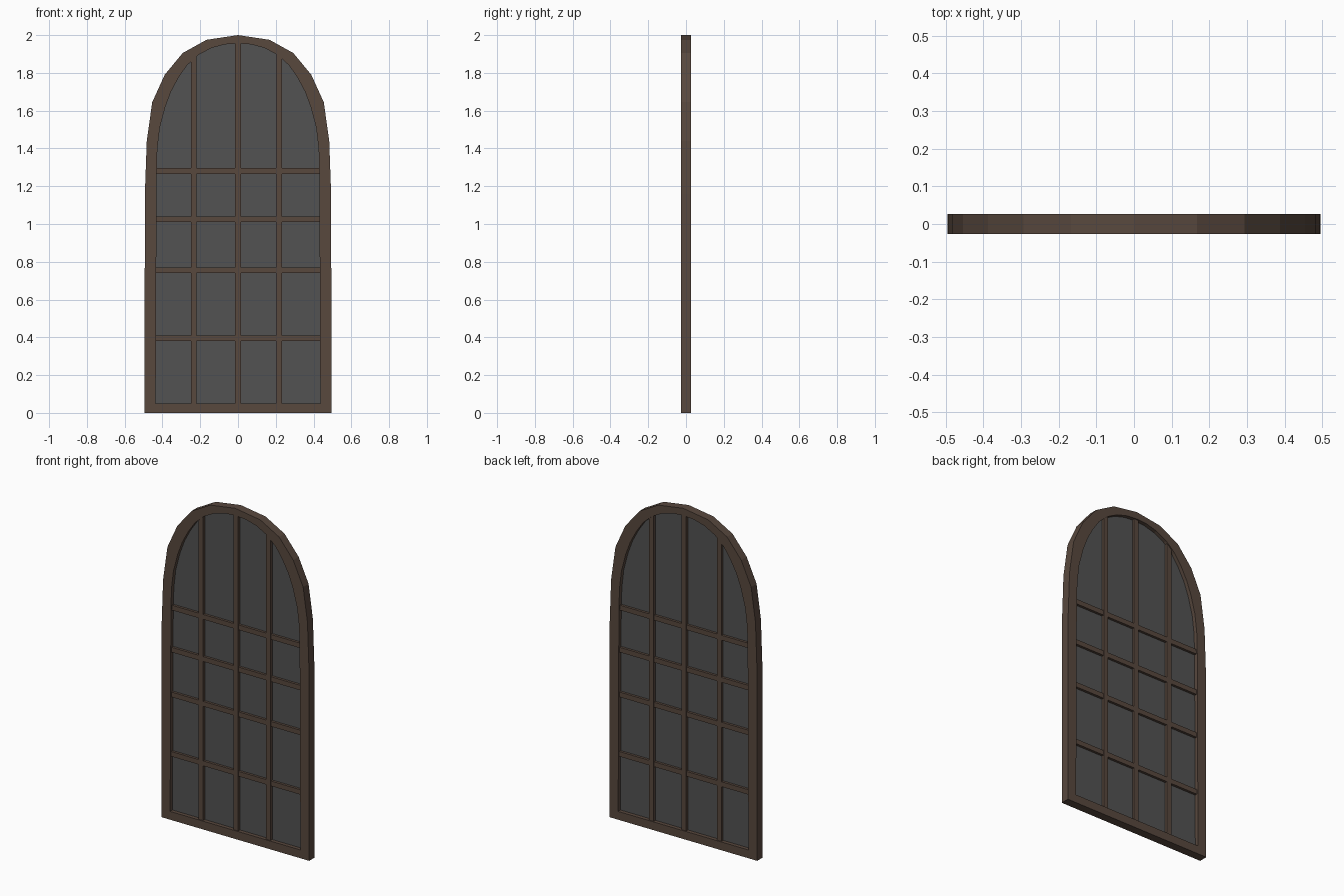
import bpy, bmesh

if "Cube" in bpy.data.objects:
    bpy.data.objects.remove(bpy.data.objects["Cube"])


def material(name, rgb):
    m = bpy.data.materials.new(name)
    m.diffuse_color = (*rgb, 1)
    m.use_nodes = True
    m.node_tree.nodes["Principled BSDF"].inputs["Base Color"].default_value = m.diffuse_color
    return m


WOOD = material("brown wood", (0.098, 0.065, 0.048))
GLASS = material("dark grey glass", (0.085, 0.085, 0.085))


def make_object(name, bm, mat):
    bmesh.ops.recalc_face_normals(bm, faces=bm.faces)
    mesh = bpy.data.meshes.new(name)
    bm.to_mesh(mesh)
    bm.free()
    mesh.materials.append(mat)
    ob = bpy.data.objects.new(name, mesh)
    bpy.context.collection.objects.link(ob)
    return ob


def prism(name, outline, y0, y1, mat):
    """Extrude an (x, z) outline between two depths."""
    bm = bmesh.new()
    face = bm.faces.new([bm.verts.new((x, y0, z)) for x, z in outline])
    ext = bmesh.ops.extrude_face_region(bm, geom=[face])
    verts = [g for g in ext["geom"] if isinstance(g, bmesh.types.BMVert)]
    bmesh.ops.translate(bm, vec=(0, y1 - y0, 0), verts=verts)
    return make_object(name, bm, mat)


def mirrored(half):
    """Left half outline from sill to crown, completed to the right."""
    return half + [(-x, z) for x, z in reversed(half) if x]


outer = mirrored([(-.495, 0), (-.493, 1.16), (-.483, 1.44), (-.454, 1.645),
                  (-.388, 1.79), (-.293, 1.905), (-.167, 1.975), (0, 2)])
inner = mirrored([(-.436, .05), (-.431, 1.26), (-.427, 1.40), (-.414, 1.51),
                  (-.385, 1.62), (-.355, 1.70), (-.315, 1.775), (-.27, 1.84),
                  (-.21, 1.895), (-.14, 1.932), (-.07, 1.951), (0, 1.956)])

# Arched frame: fill between the outlines, then extrude to depth
HALF = 0.026
bm = bmesh.new()
edges = []
for loop in (outer, inner):
    vs = [bm.verts.new((x, -HALF, z)) for x, z in loop]
    edges += [bm.edges.new((a, b)) for a, b in zip(vs, vs[1:] + vs[:1])]
bmesh.ops.triangle_fill(bm, edges=edges, use_beauty=True)
ext = bmesh.ops.extrude_face_region(bm, geom=bm.faces[:])
bmesh.ops.translate(bm, vec=(0, 2 * HALF, 0),
                    verts=[g for g in ext["geom"] if isinstance(g, bmesh.types.BMVert)])
make_object("arched_frame", bm, WOOD)

# Glass pane in the middle of the depth
prism("glass_pane", inner, -.003, .003, GLASS)


def inner_top(x):
    """Height of the inner arch at x."""
    for (xa, za), (xb, zb) in zip(inner, inner[1:]):
        if xa <= x <= xb:
            return za + (zb - za) * (x - xa) / (xb - xa)


# Vertical glazing bars, ending just inside the arch
W = 0.015
for i, x in enumerate((-.235, 0, .217)):
    a, b = x - W, x + W
    prism(f"vertical_bar_{i + 1}",
          [(a, .045), (b, .045), (b, inner_top(b) + .005), (a, inner_top(a) + .005)],
          -.02, .02, WOOD)

# Horizontal glazing bars
for i, z in enumerate((.395, .755, 1.026, 1.281)):
    prism(f"horizontal_bar_{i + 1}",
          [(-.438, z - W), (.438, z - W), (.438, z + W), (-.438, z + W)],
          -.018, .018, WOOD)
